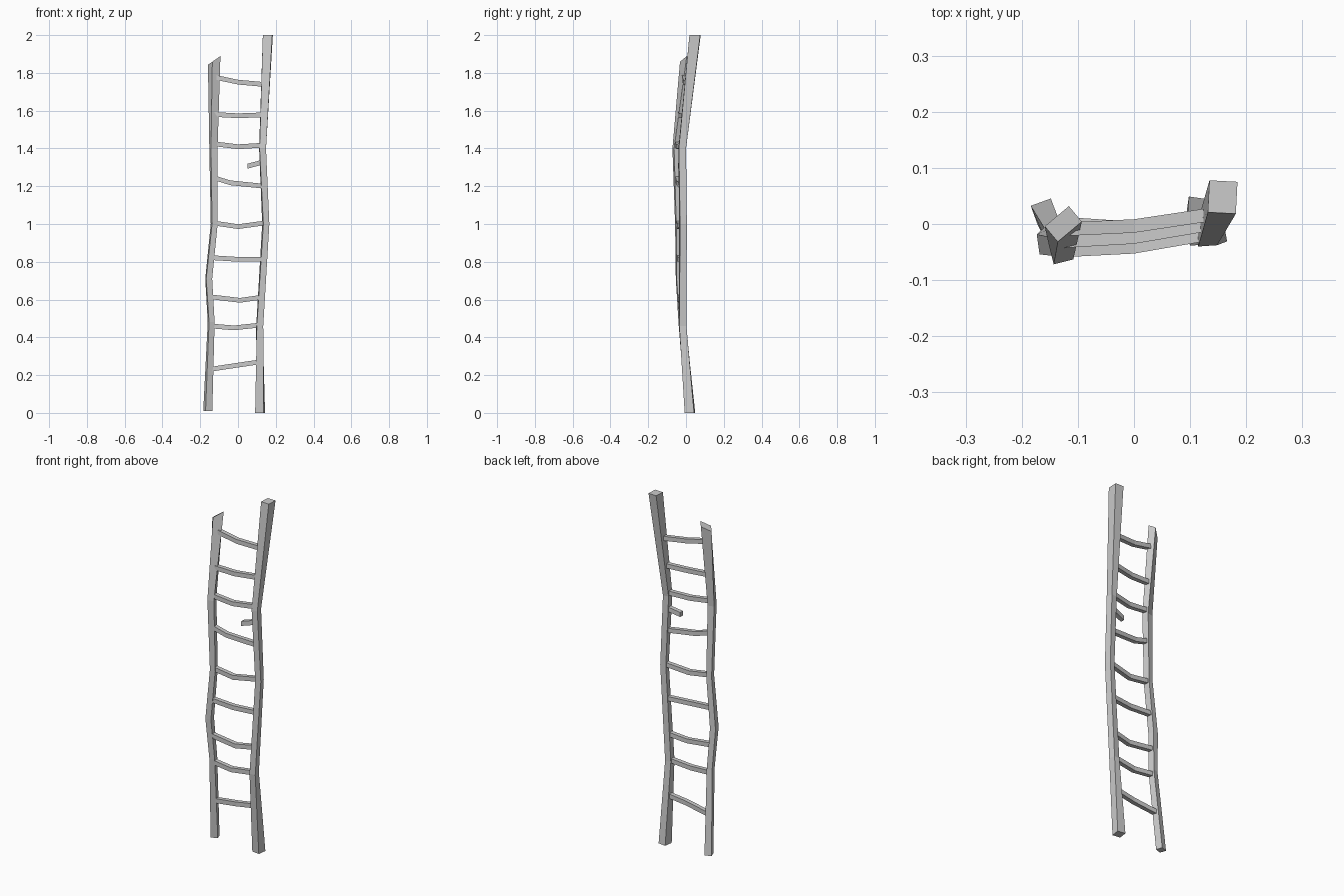
import bpy, bmesh, math
from mathutils import Vector

if "Cube" in bpy.data.objects:
    bpy.data.objects.remove(bpy.data.objects["Cube"])


def make_object(name, rings):
    """Bridge a list of four-point rings into a closed flat-faced beam."""
    bm = bmesh.new()
    vr = [[bm.verts.new(p) for p in r] for r in rings]
    for a, b in zip(vr, vr[1:]):
        for i in range(4):
            j = (i + 1) % 4
            bm.faces.new((a[i], a[j], b[j], b[i]))
    bm.faces.new(vr[0][::-1])
    # far end closed with a small fan
    c = bm.verts.new(sum((v.co for v in vr[-1]), Vector()) / 4)
    for i in range(4):
        bm.faces.new((vr[-1][i], vr[-1][(i + 1) % 4], c))
    bmesh.ops.recalc_face_normals(bm, faces=bm.faces)
    me = bpy.data.meshes.new(name)
    bm.to_mesh(me)
    bm.free()
    ob = bpy.data.objects.new(name, me)
    bpy.context.collection.objects.link(ob)


def pole(name, stations, slant=0.0):
    """stations: x, y, z, width, depth, twist in degrees; slant tilts the top."""
    rings = []
    for n, (x, y, z, w, d, t) in enumerate(stations):
        t = math.radians(t)
        ring = []
        for sx, sy in ((-1, -1), (1, -1), (1, 1), (-1, 1)):
            px, py = sx * w / 2, sy * d / 2
            dx = px * math.cos(t) - py * math.sin(t)
            dy = px * math.sin(t) + py * math.cos(t)
            dz = dx * slant if n == len(stations) - 1 else 0
            ring.append(Vector((x + dx, y + dy, z + dz)))
        rings.append(ring)
    make_object(name, rings)


def rung(name, points, h, d):
    """Bent bar running along x."""
    make_object(name, [[Vector((x, y + sy * d / 2, z + sz * h / 2))
                        for sy, sz in ((-1, -1), (1, -1), (1, 1), (-1, 1))]
                       for x, y, z in points])


def pole_at(stations, z):
    """Pole centre (x, y) at a given height."""
    for a, b in zip(stations, stations[1:]):
        if a[2] <= z <= b[2]:
            f = (z - a[2]) / (b[2] - a[2])
            return a[0] + f * (b[0] - a[0]), a[1] + f * (b[1] - a[1])
    return stations[-1][:2]


LEFT = [(-0.16, 0.022, 0.01, 0.038, 0.036, 20),
        (-0.142, -0.02, 0.48, 0.03, 0.034, 12),
        (-0.155, -0.034, 0.71, 0.032, 0.036, 8),
        (-0.126, -0.038, 1.0, 0.03, 0.034, 12),
        (-0.13, -0.05, 1.4, 0.036, 0.036, 14),
        (-0.126, 0.0, 1.866, 0.056, 0.036, 40)]
RIGHT = [(0.117, 0.021, 0.0, 0.046, 0.05, -8),
         (0.115, -0.018, 0.46, 0.034, 0.038, 5),
         (0.147, -0.016, 1.0, 0.032, 0.036, 10),
         (0.13, -0.02, 1.4, 0.034, 0.038, 4),
         (0.158, 0.048, 2.0, 0.05, 0.057, -3)]

# uneven side poles
pole("left_pole", LEFT, slant=0.7)
pole("right_pole", RIGHT)

# rungs: left height, middle x, middle height, right height
RUNGS = [(0.23, 0.0, 0.253, 0.27), (0.46, -0.02, 0.45, 0.465),
         (0.615, 0.01, 0.596, 0.612), (0.822, 0.0, 0.813, 0.813),
         (1.005, 0.0, 0.986, 1.006), (1.245, -0.04, 1.218, 1.2),
         (1.425, 0.0, 1.409, 1.417), (1.58, 0.0, 1.573, 1.578),
         (1.778, 0.0, 1.751, 1.738)]
for i, (zl, mx, zm, zr) in enumerate(RUNGS):
    xl, yl = pole_at(LEFT, zl)
    xr, yr = pole_at(RIGHT, zr)
    ym = (yl + yr) / 2 - 0.008
    rung(f"rung_{i + 1}", [(xl, yl, zl), (mx, ym, zm), (xr, yr, zr)], 0.025, 0.024)

# broken rung stub
xr, yr = pole_at(RIGHT, 1.325)
rung("broken_rung", [(xr, yr, 1.327), (0.11, yr, 1.322), (0.05, yr - 0.012, 1.306)],
     0.026, 0.024)
